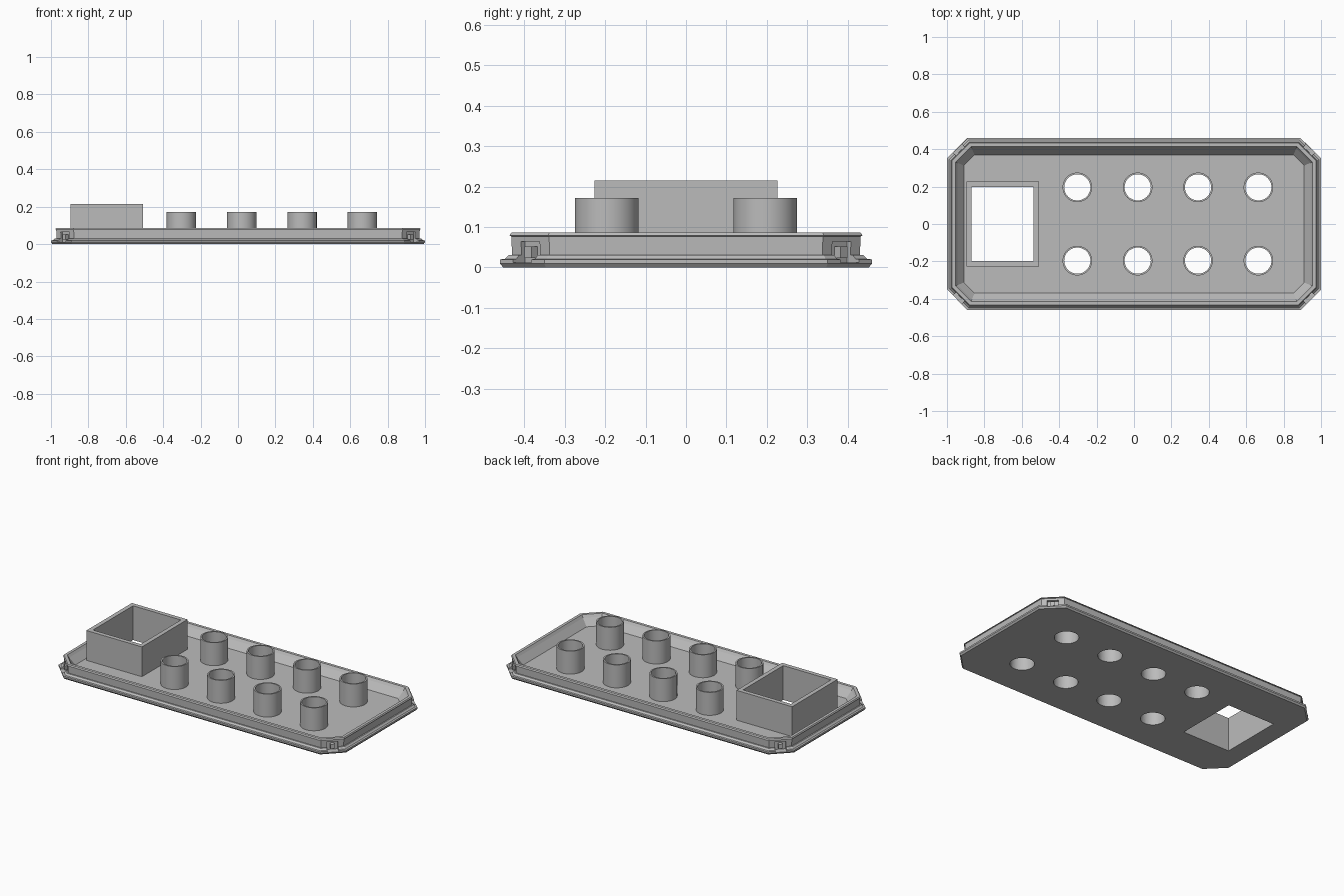
import bpy, bmesh
from math import cos, sin, pi, radians, sqrt
from mathutils import Matrix

cube = bpy.data.objects.get("Cube")
if cube:
    bpy.data.objects.remove(cube)

# Single plain grey plastic
grey = bpy.data.materials.new("grey_plastic")
grey.use_nodes = True
grey.diffuse_color = (0.5, 0.5, 0.5, 1)
grey.node_tree.nodes["Principled BSDF"].inputs["Base Color"].default_value = (0.5, 0.5, 0.5, 1)

HALF_X, HALF_Y, CORNER = 1.0, 0.46, 0.11
FLOOR = 0.028


def octagon(inset, z):
    """Chamfered rectangle, counter-clockwise, moved inward by inset."""
    x, y = HALF_X - inset, HALF_Y - inset
    c = CORNER - inset * (2 - sqrt(2))
    pts = [(x, c - y), (x, y - c), (x - c, y), (c - x, y),
           (-x, y - c), (-x, c - y), (c - x, -y), (x - c, -y)]
    return [(px, py, z) for px, py in pts]


def circle(cx, cy, r, z, n=48):
    return [(cx + r * cos(2 * pi * i / n), cy + r * sin(2 * pi * i / n), z) for i in range(n)]


def square(cx, cy, hx, hy, z):
    return [(cx + sx * hx, cy + sy * hy, z) for sx, sy in ((1, -1), (1, 1), (-1, 1), (-1, -1))]


def loft(name, rings, loop=False):
    """Join matching rings with quads, closed as a loop or capped at both ends."""
    bm = bmesh.new()
    vs = [[bm.verts.new(p) for p in ring] for ring in rings]
    pairs = list(zip(vs, vs[1:])) + ([(vs[-1], vs[0])] if loop else [])
    for a, b in pairs:
        for i in range(len(a)):
            j = (i + 1) % len(a)
            bm.faces.new((a[i], a[j], b[j], b[i]))
    if not loop:
        bm.faces.new(vs[0][::-1])
        bm.faces.new(vs[-1])
    bmesh.ops.recalc_face_normals(bm, faces=bm.faces)
    return make_object(name, bm)


def make_object(name, bm):
    mesh = bpy.data.meshes.new(name)
    bm.to_mesh(mesh)
    bm.free()
    mesh.materials.append(grey)
    obj = bpy.data.objects.new(name, mesh)
    bpy.context.collection.objects.link(obj)
    return obj


def corner_box(name, sx, sy, depth, width, z0, z1):
    """Box on a chamfered corner; depth is the inset range from the outer edge."""
    mid = (depth[0] + depth[1]) / 2 / sqrt(2)
    x, y = HALF_X - CORNER / 2 - mid, HALF_Y - CORNER / 2 - mid
    bm = bmesh.new()
    bmesh.ops.create_cube(bm, size=1)
    bm.transform(Matrix.Translation((sx * x, sy * y, (z0 + z1) / 2))
                 @ Matrix.Rotation(sx * sy * pi / 4, 4, "Z")
                 @ Matrix.Diagonal((depth[1] - depth[0], width, z1 - z0, 1)))
    return make_object(name, bm)


def activate(obj):
    bpy.ops.object.select_all(action="DESELECT")
    obj.select_set(True)
    bpy.context.view_layer.objects.active = obj


def cut(target, cutter):
    cutter.hide_render = True
    activate(target)
    mod = target.modifiers.new("cut", "BOOLEAN")
    mod.operation, mod.solver, mod.object = "DIFFERENCE", "EXACT", cutter
    bpy.ops.object.modifier_apply(modifier=mod.name)
    bpy.data.objects.remove(cutter)


# Tray: flange, stepped outer wall, rim and sloping inner wall down to the floor
profile = [(0.008, 0), (0, 0.01), (0, 0.02), (0.012, 0.021), (0.022, 0.031), (0.03, 0.031),
           (0.028, 0.077), (0.023, 0.079), (0.028, 0.086), (0.046, 0.086),
           (0.056, 0.07), (0.09, FLOOR)]
tray = loft("tray", [octagon(d, z) for d, z in profile])

# Round sockets, each a tube over a hole through the floor
OUTER, BORE, TOP = 0.079, 0.07, 0.172
for col in range(4):
    for sy in (-1, 1):
        cx, cy = -0.303 + col * 0.3227, sy * 0.196
        cut(tray, loft("hole_cutter", [circle(cx, cy, BORE, -0.1), circle(cx, cy, BORE, 0.1)]))
        rings = [(OUTER, FLOOR), (OUTER, TOP), (BORE, TOP), (BORE, FLOOR)]
        side = "front" if sy < 0 else "back"
        tube = loft(f"socket_{side}_{col + 1}", [circle(cx, cy, r, z) for r, z in rings], True)
        activate(tube)
        bpy.ops.object.shade_smooth_by_angle(angle=radians(30))

# Square collar over its opening
BOX_X, WALL = -0.702, 0.027
HX, HY = 0.193, 0.226
cut(tray, loft("window_cutter", [square(BOX_X, 0, HX - WALL, HY - WALL, z) for z in (-0.1, 0.1)]))
loft("square_collar", [square(BOX_X, 0, HX - w, HY - w, z) for w, z in
                       ((0, FLOOR), (0, 0.215), (WALL, 0.215), (WALL, FLOOR))], True)

# Snap notches with a small catch on every chamfered corner
for sx in (-1, 1):
    for sy in (-1, 1):
        cut(tray, corner_box("notch_cutter", sx, sy, (-0.02, 0.042), 0.065, 0.012, 0.064))
        where = ("back_" if sy > 0 else "front_") + ("left" if sx > 0 else "right")
        corner_box(f"catch_{where}", sx, sy, (0.02, 0.045), 0.024, 0.024, 0.052)
